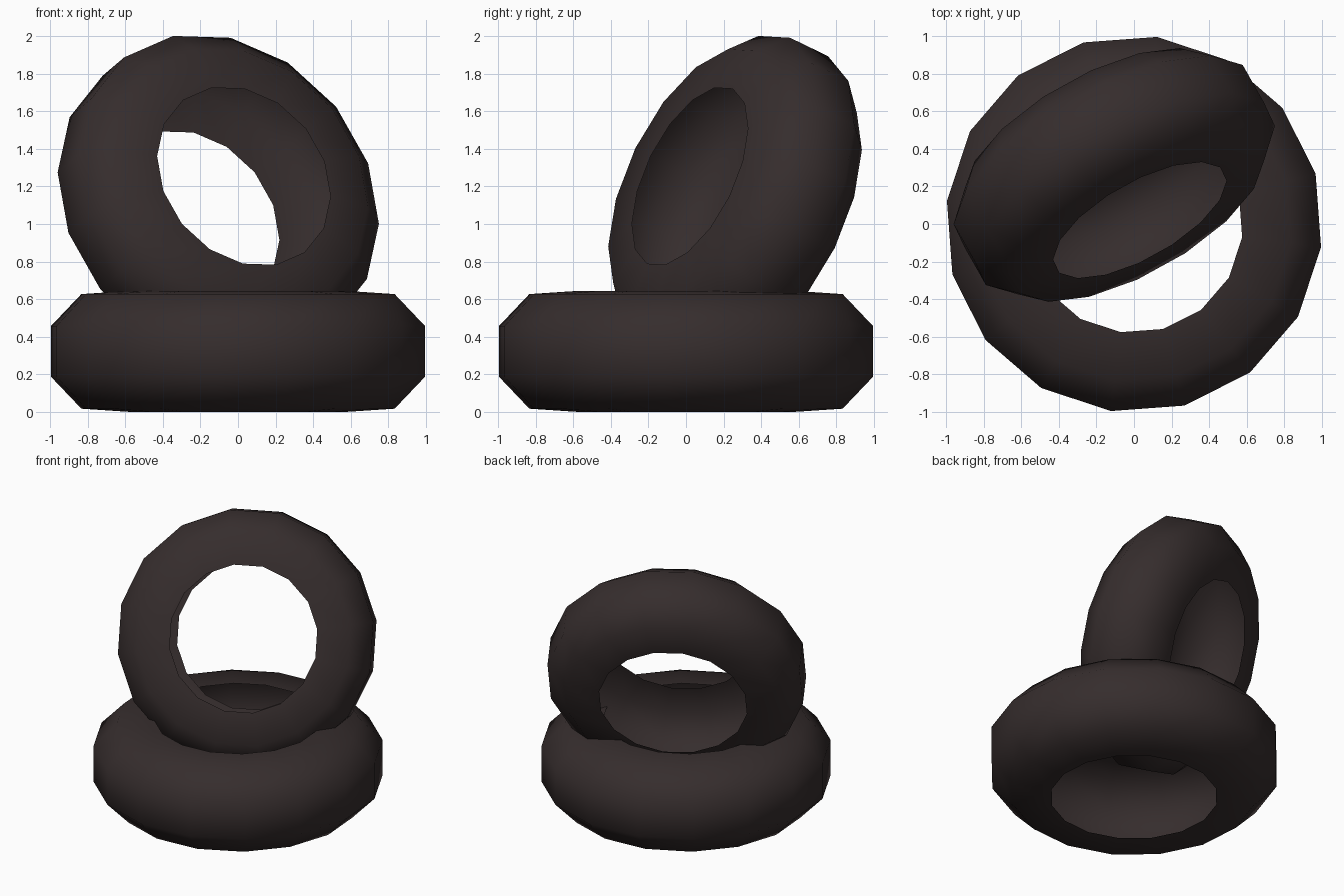
import bpy, bmesh, math
from mathutils import Matrix, Vector

if "Cube" in bpy.data.objects:
    bpy.data.objects.remove(bpy.data.objects["Cube"])

rubber = bpy.data.materials.new("dark_rubber")
rubber.diffuse_color = (0.036, 0.026, 0.026, 1)
rubber.use_nodes = True
rubber.node_tree.nodes["Principled BSDF"].inputs["Base Color"].default_value = rubber.diffuse_color

# Hollow tyre cross-section (radius, height from mid-plane), open on the inside
PROFILE = [(0.58, -0.322), (0.84, -0.305), (1.003, -0.135),
           (1.003, 0.135), (0.84, 0.305), (0.58, 0.322)]
SIDES = 16


def tyre(name, phase, matrix):
    bm = bmesh.new()
    rings = []
    for i in range(SIDES):
        a = math.radians(phase) + 2 * math.pi * i / SIDES
        rings.append([bm.verts.new((r * math.cos(a), r * math.sin(a), z))
                      for r, z in PROFILE])
    for i in range(SIDES):
        p, q = rings[i], rings[(i + 1) % SIDES]
        for j in range(len(PROFILE) - 1):
            bm.faces.new((p[j], q[j], q[j + 1], p[j + 1]))
    bm.transform(matrix)
    me = bpy.data.meshes.new(name)
    bm.to_mesh(me)
    bm.free()
    me.materials.append(rubber)
    ob = bpy.data.objects.new(name, me)
    bpy.context.collection.objects.link(ob)
    bpy.ops.object.select_all(action='DESELECT')
    ob.select_set(True)
    bpy.context.view_layer.objects.active = ob
    bpy.ops.object.shade_smooth_by_angle(angle=math.radians(60))
    return ob


# Tyre lying flat on the ground
tyre("lower_tyre", -7, Matrix.Translation((0, 0, 0.322)))

# Smaller tyre leaning on top, its axle facing front right and up
axle = Vector((0.454, -0.802, 0.388)).normalized()
right = Vector((0, 0, 1)).cross(axle).normalized()
up = axle.cross(right)
tilt = Matrix((right, up, axle)).transposed().to_4x4()
size = Matrix.Diagonal((0.893, 0.893, 0.93, 1))
tyre("upper_tyre", 99.5,
     Matrix.Translation((-0.105, 0.261, 1.138)) @ tilt @ size)
